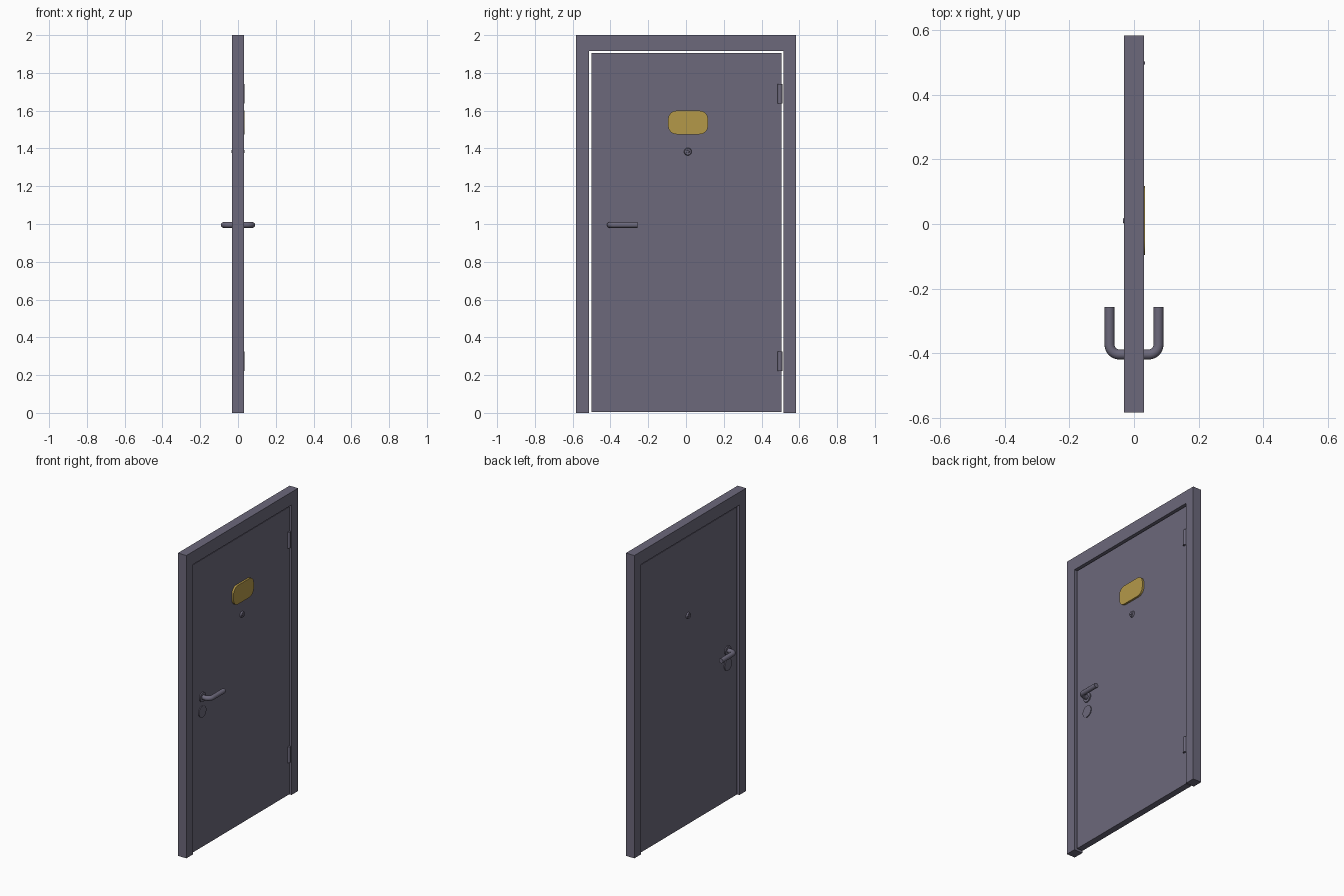
import bpy, bmesh, math
from mathutils import Matrix

if "Cube" in bpy.data.objects:
    bpy.data.objects.remove(bpy.data.objects["Cube"])


def material(name, rgb):
    m = bpy.data.materials.new(name)
    m.diffuse_color = (*rgb, 1)
    m.use_nodes = True
    m.node_tree.nodes["Principled BSDF"].inputs["Base Color"].default_value = m.diffuse_color
    return m


GREY = material("slate grey", (0.150, 0.140, 0.198))
BRASS = material("brass yellow", (0.455, 0.315, 0.066))


def finish(name, bm, mat, smooth=False):
    bmesh.ops.recalc_face_normals(bm, faces=bm.faces[:])
    me = bpy.data.meshes.new(name)
    bm.to_mesh(me)
    bm.free()
    me.materials.append(mat)
    ob = bpy.data.objects.new(name, me)
    bpy.context.collection.objects.link(ob)
    if smooth:
        bpy.ops.object.select_all(action='DESELECT')
        ob.select_set(True)
        bpy.context.view_layer.objects.active = ob
        bpy.ops.object.shade_smooth_by_angle(angle=math.radians(35))
    return ob


def extruded(name, outline, x0, x1, mat, smooth=False):
    """Outline in (y, z), extruded along x."""
    bm = bmesh.new()
    face = bm.faces.new([bm.verts.new((x0, y, z)) for y, z in outline])
    new = bmesh.ops.extrude_face_region(bm, geom=[face])["geom"]
    moved = [v for v in new if isinstance(v, bmesh.types.BMVert)]
    bmesh.ops.translate(bm, vec=(x1 - x0, 0, 0), verts=moved)
    return finish(name, bm, mat, smooth)


def cylinder(name, centre, r, length, axis, mat=GREY, r2=None):
    bm = bmesh.new()
    bmesh.ops.create_cone(bm, cap_ends=True, segments=32, radius1=r,
                          radius2=r if r2 is None else r2, depth=length)
    rot = Matrix.Rotation(math.pi / 2 * axis, 4, 'Y')
    bmesh.ops.transform(bm, matrix=Matrix.Translation(centre) @ rot, verts=bm.verts[:])
    return finish(name, bm, mat, True)


# Frame: two jambs and a header, open at the bottom
W, IL, IR, TOP = 0.5825, -0.513, 0.515, 1.915
extruded("door_frame", [(-W, 0), (IL, 0), (IL, TOP), (IR, TOP), (IR, 0),
                        (W, 0), (W, 2), (-W, 2)], -0.031, 0.031, GREY)

# Door leaf, slightly recessed
D = 0.021
extruded("door_leaf", [(-0.50, 0.005), (0.505, 0.005), (0.505, 1.904), (-0.50, 1.904)],
         -D, D, GREY)

# Plate with rounded corners
outline, r = [], 0.045
for k, (cy, cz) in enumerate([(0.117 - r, 1.6 - r), (-0.095 + r, 1.6 - r),
                              (-0.095 + r, 1.475 + r), (0.117 - r, 1.475 + r)]):
    for i in range(5):
        a = math.pi / 2 * (k + i / 4)
        outline.append((cy + r * math.cos(a), cz + r * math.sin(a)))
extruded("door_plate", outline, D - 0.002, 0.034, BRASS, True)

# Hinges
for i, z in enumerate((0.273, 1.69)):
    cylinder(f"hinge_{i + 1}", (0.021, 0.4975, z), 0.0125, 0.104, 0)

# Fittings on both faces
HY, HZ = -0.403, 0.995
for side, s in (("outer", 1), ("inner", -1)):
    cylinder(f"peephole_ring_{side}", (s * (D + 0.004), 0.01, 1.383), 0.021, 0.012, s,
             r2=0.017)
    cylinder(f"peephole_lens_{side}", (s * (D + 0.008), 0.01, 1.383), 0.012, 0.010, s,
             r2=0.007)
    cylinder(f"handle_rose_{side}", (s * (D + 0.002), HY, HZ), 0.031, 0.010, s)
    cylinder(f"lock_rose_{side}", (s * (D + 0.001), HY - 0.002, 0.9), 0.038, 0.008, s)

    # Lever handle: bent round bar
    cu = bpy.data.curves.new(f"handle_{side}", 'CURVE')
    cu.dimensions = '3D'
    cu.bevel_depth = 0.0155
    cu.bevel_resolution = 5
    cu.use_fill_caps = True
    b, X = 0.03, 0.0755
    path = [(0.0, HY)]
    for i in range(9):
        a = -math.pi / 2 + math.pi / 2 * i / 8
        path.append((X - b + b * math.cos(a), HY + b + b * math.sin(a)))
    path.append((X, -0.257))
    sp = cu.splines.new('POLY')
    sp.points.add(len(path) - 1)
    for p, (x, y) in zip(sp.points, path):
        p.co = (s * x, y, HZ, 1)
    cu.materials.append(GREY)
    ob = bpy.data.objects.new(f"handle_{side}", cu)
    bpy.context.collection.objects.link(ob)
    bpy.ops.object.select_all(action='DESELECT')
    ob.select_set(True)
    bpy.context.view_layer.objects.active = ob
    bpy.ops.object.convert(target='MESH')
    bpy.ops.object.shade_smooth_by_angle(angle=math.radians(35))
